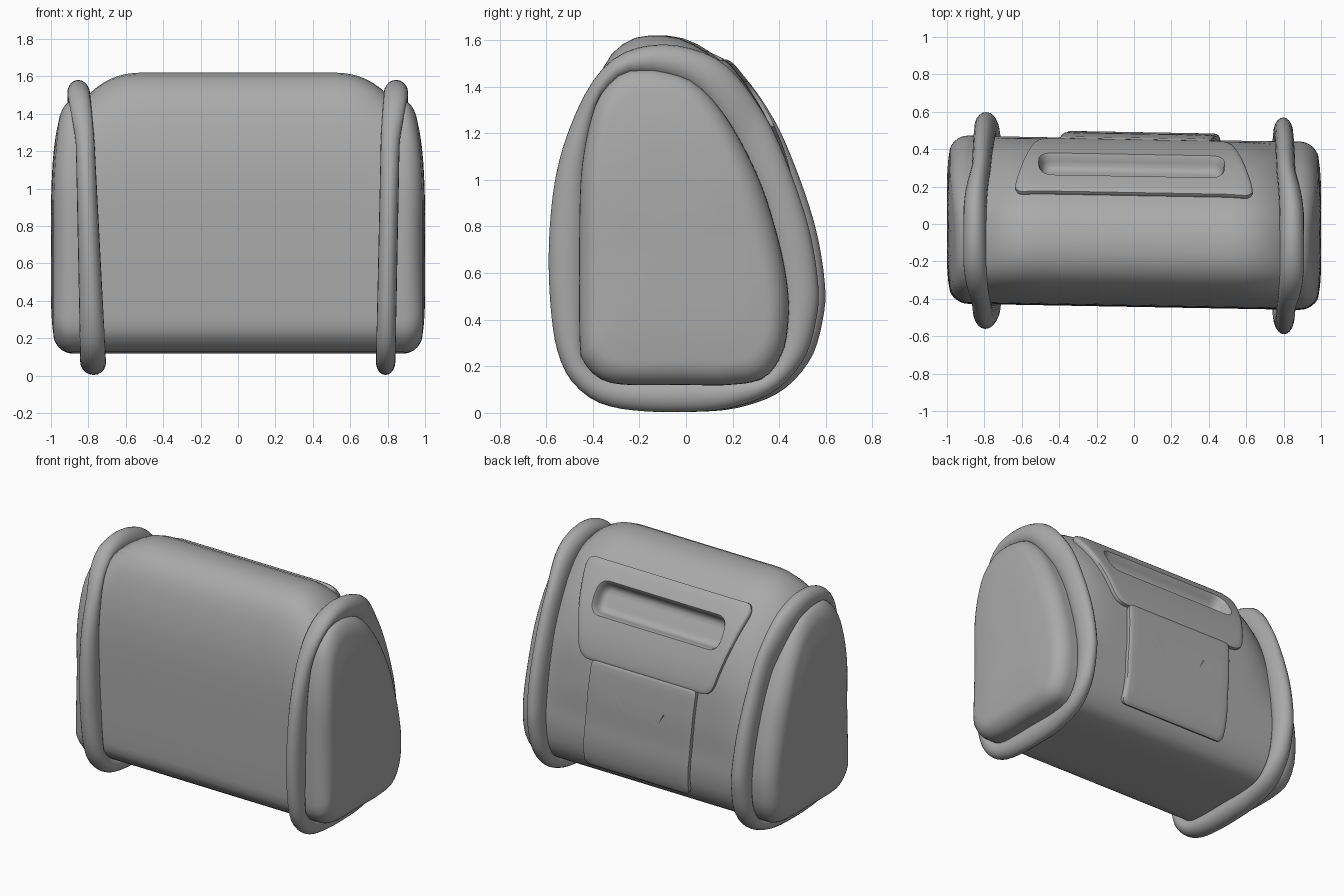
import bpy, bmesh, math
from mathutils import Vector
from mathutils.geometry import intersect_line_line_2d

old = bpy.data.objects.get("Cube")
if old:
    bpy.data.objects.remove(old, do_unlink=True)

grey = bpy.data.materials.new("plain_grey")
grey.use_nodes = True
colour = (0.4, 0.4, 0.4, 1)
grey.diffuse_color = colour
grey.node_tree.nodes["Principled BSDF"].inputs["Base Color"].default_value = colour

N = 96                       # points around every outline
CENTRE = Vector((0, 0.7))    # (y, z) centre of the outlines
SKEW = 0.018                 # the whole form is turned slightly


def outline(points):
    """Smooth closed curve through points, resampled at even angles."""
    pts = [Vector(p) for p in points]
    curve = []
    for i in range(len(pts)):
        a, b, c, d = (pts[(i + k) % len(pts)] for k in (-1, 0, 1, 2))
        for s in range(6):
            t = s / 6
            curve.append(0.5 * (2 * b + (c - a) * t + (2 * a - 5 * b + 4 * c - d) * t * t
                                + (3 * b - a - 3 * c + d) * t ** 3))
    result = []
    for k in range(N):
        ang = math.tau * (k + 0.37) / N
        far = CENTRE + 3 * Vector((math.cos(ang), math.sin(ang)))
        hits = (intersect_line_line_2d(CENTRE, far, curve[j - 1], curve[j])
                for j in range(len(curve)))
        result.append(next(h for h in hits if h))
    return result


lower = [(-.44, .9), (-.44, .3), (-.41, .2), (-.34, .14), (-.23, .12), (0, .12), (.2, .12),
         (.35, .15), (.43, .26), (.455, .4), (.45, .55)]
end_shape = outline([(-.18, 1.47), (-.26, 1.455), (-.34, 1.38), (-.38, 1.3), (-.42, 1.13)] + lower
                    + [(.41, .75), (.33, 1), (.2, 1.25), (.06, 1.41), (-.08, 1.463)])
mid_shape = outline([(-.12, 1.62), (-.22, 1.605), (-.31, 1.54), (-.37, 1.42), (-.42, 1.2)] + lower
                    + [(.445, .75), (.415, 1), (.35, 1.2), (.255, 1.37), (.13, 1.52), (0, 1.6)])
rim_shape = outline([(-.12, 1.58), (-.28, 1.53), (-.4, 1.4), (-.5, 1.18), (-.555, .95),
                     (-.575, .65), (-.555, .35), (-.505, .18), (-.42, .08), (-.32, .03),
                     (-.18, .008), (0, .004), (.2, .02), (.39, .09), (.52, .23), (.573, .4),
                     (.582, .55), (.54, .8), (.445, 1.08), (.345, 1.29), (.2, 1.48), (.05, 1.56)])


def section(x):
    """Body outline at x: full in the middle, shrinking to the ends."""
    w = min(1, max(0, (abs(x) - 0.5) / 0.33)) ** 2.5
    return [m.lerp(e, w) for m, e in zip(mid_shape, end_shape)]


def build(name, rings, loop=False, cap_last=False, skip=None):
    """Skin a list of closed rings; optionally join the ends or cap the last."""
    bm = bmesh.new()
    rows = [[bm.verts.new((x, y - SKEW * x, z)) for x, y, z in ring] for ring in rings]
    for i in range(0 if loop else 1, len(rows)):
        a, b = rows[i - 1], rows[i]
        for j in range(len(a)):
            quad = (a[j - 1], a[j], b[j], b[j - 1])
            mid = sum((v.co for v in quad), Vector()) / 4
            if not (skip and skip(mid)):
                bm.faces.new(quad)
    if cap_last:
        bm.faces.new(rows[-1])
    bmesh.ops.recalc_face_normals(bm, faces=bm.faces)
    mesh = bpy.data.meshes.new(name)
    bm.to_mesh(mesh)
    bm.free()
    mesh.materials.append(grey)
    obj = bpy.data.objects.new(name, mesh)
    bpy.context.collection.objects.link(obj)
    bpy.ops.object.select_all(action='DESELECT')
    obj.select_set(True)
    bpy.context.view_layer.objects.active = obj
    bpy.ops.object.shade_smooth_by_angle(angle=math.radians(45))


# Main body, open behind the handle slot
def behind_slot(p):
    return p.y > 0 and abs(p.x) < 0.53 and 1.16 < p.z < 1.45


stations = [i * 0.04 for i in range(-22, 23)]
build("body", [[(x, p.x, p.y) for p in section(x)] for x in stations], skip=behind_slot)

# Rounded end pads: straight wall, round edge, gently domed face
steps = [(0.8, 0, 0)]
for k in range(9):
    t = k * math.pi / 16
    steps.append((0.885 + 0.103 * math.sin(t), 0.115 * (1 - math.cos(t)), math.sin(t)))
steps += [(0.994, 0.17, 1), (0.998, 0.24, 1), (1, 0.32, 1), (1, 0.4, 1)]
for side, label in ((1, "left"), (-1, "right")):
    rings = []
    for x, inset, lean in steps:
        ring = []
        for p in end_shape:
            d = p - CENTRE
            q = CENTRE + d * (1 - inset / d.length)
            drop = 0.04 * lean * max(0, (q.y - 0.85) / 0.6) ** 2
            ring.append((side * (x - drop), q.x, q.y))
        rings.append(ring)
    build(label + "_end_pad", rings, cap_last=True)

# Tilted rims that flare outward at the top:
# low centre, high centre, low half thickness, high half thickness
for label, side, low, high, thick, thin in (("left", 1, .788, .82, .052, .05),
                                            ("right", -1, .772, .828, .07, .045)):
    rings = []
    for k in range(20):
        t = math.tau * k / 20
        ring = []
        for inner, outer in zip(end_shape, rim_shape):
            p = inner.lerp(outer, 0.4 + 0.6 * math.sin(t))
            rise = p.y / 1.55
            flare = min(1, max(0, (outer.y - 1.3) / 0.25))
            half = thick + (thin - thick) * rise + 0.015 * flare
            x = low + (high - low) * rise + 0.025 * flare + half * math.cos(t)
            ring.append((side * x, p.x, p.y))
        rings.append(ring)
    build(label + "_rim", rings, loop=True)


def on_back(x, z, lift):
    """Point on the back of the body at (x, z), raised along its normal."""
    s = section(x)
    for a, b in zip(s, s[1:]):
        if a.x > 0 and a.y <= z <= b.y:
            p = a.lerp(b, (z - a.y) / (b.y - a.y))
            n = Vector((b.y - a.y, a.x - b.x)).normalized()
            return (x, p.x + n.x * lift, p.y + n.y * lift)
    return on_back(x, z - 0.02, lift)


def rounded_quad(corners, radius):
    """Rounded four-sided (x, z) loop with a fixed number of points."""
    pts = []
    c = [Vector(p) for p in corners]
    for i in range(4):
        before = (c[i - 1] - c[i]).normalized() * radius
        after = (c[(i + 1) % 4] - c[i]).normalized() * radius
        for k in range(7):
            t = k / 6
            pts.append(c[i] + before * (1 - t) ** 2 + after * t * t)
        nxt = c[(i + 1) % 4] - after
        for k in range(1, 14):
            pts.append((c[i] + after).lerp(nxt, k / 14))
    return pts


def shrink(corners, d):
    mid = sum((Vector(p) for p in corners), Vector((0, 0))) / 4
    return [(x - math.copysign(d, x - mid.x), z - math.copysign(d, z - mid.y)) for x, z in corners]


def layer(loop, lift):
    return [on_back(p.x, p.y, lift) for p in loop]


def edge_layers(corners, radius, height):
    """Sloping wall and softened edge of a raised plate."""
    return [layer(rounded_quad(shrink(corners, d), radius), h)
            for d, h in ((-.012, -.02), (-.004, height * .35), (.006, height * .75),
                         (.016, height * .94), (.03, height))]


def spread(a, b, count, lift):
    return [layer([p.lerp(q, k / count) for p, q in zip(a, b)], lift) for k in range(1, count + 1)]


# Handle plate with its recessed slot
plate = [(-.655, 1.505), (.655, 1.505), (.51, .94), (-.51, .94)]
slot = [(-.51, 1.405), (.485, 1.405), (.485, 1.215), (-.51, 1.215)]
rings = edge_layers(plate, 0.08, 0.032)
rings += spread(rounded_quad(shrink(plate, .03), .08), rounded_quad(slot, .08), 6, 0.032)
rings += [layer(rounded_quad(shrink(slot, d), r), h)
          for d, r, h in ((.006, .075, .022), (.012, .07, -.01), (.02, .06, -.035), (.035, .05, -.05))]
rings += spread(rounded_quad(shrink(slot, .035), .05), rounded_quad(shrink(slot, .085), .004), 2, -.052)
build("handle_plate", rings, cap_last=True)

# Flat lower panel, drifting slightly sideways toward its foot
panel = [(-.405, .965), (.415, .965), (.47, .23), (-.35, .23)]
rings = edge_layers(panel, 0.04, 0.036)
rings += spread(rounded_quad(shrink(panel, .03), .04), rounded_quad(shrink(panel, .34), .01), 8, 0.036)
build("lower_panel", rings, cap_last=True)
